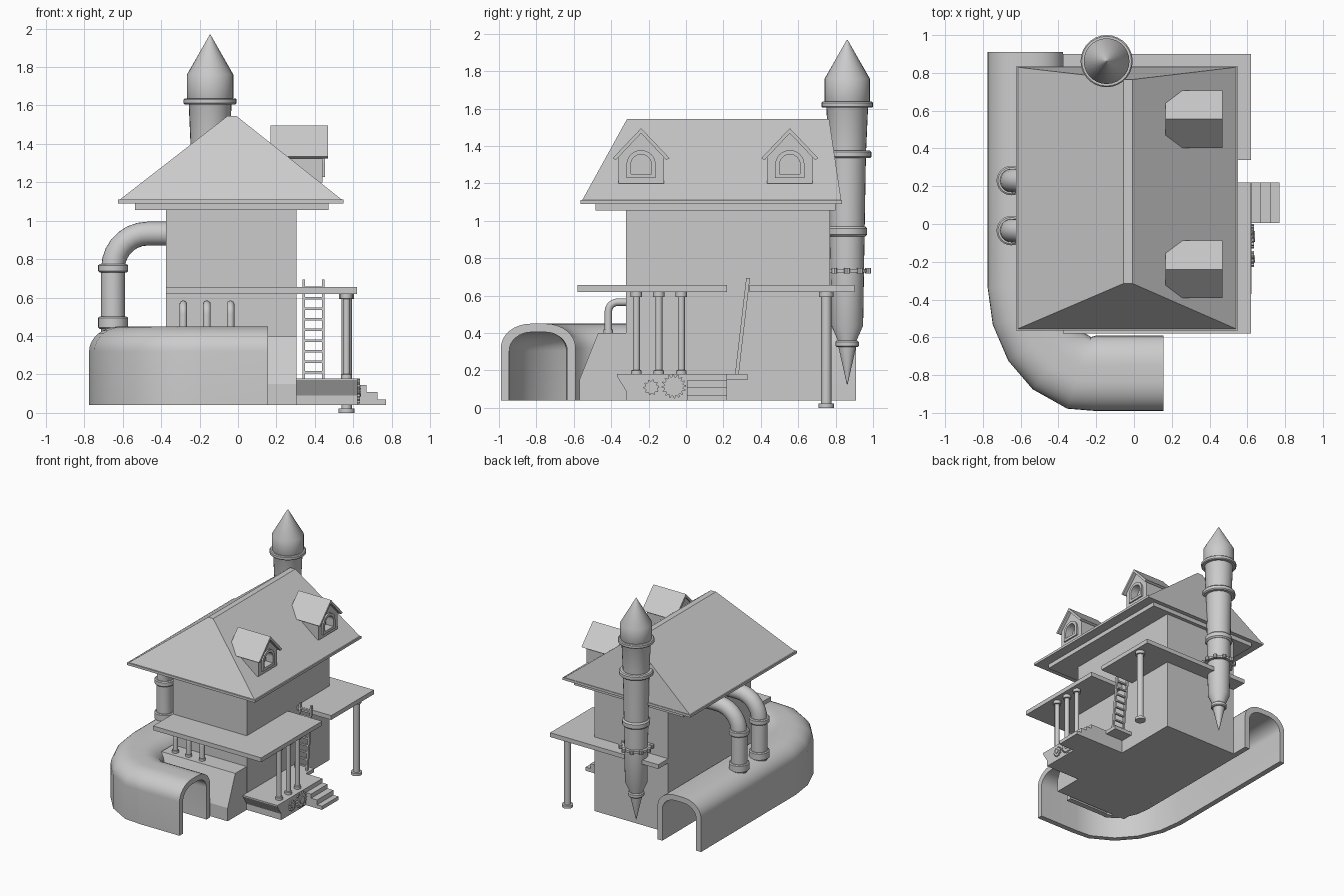
import bpy, bmesh, math
from mathutils import Vector

if "Cube" in bpy.data.objects:
    bpy.data.objects.remove(bpy.data.objects["Cube"])

grey = bpy.data.materials.new("plain_grey")
grey.use_nodes = True
grey.diffuse_color = (0.6, 0.6, 0.6, 1)
grey.node_tree.nodes["Principled BSDF"].inputs["Base Color"].default_value = grey.diffuse_color


def finish(name, verts, faces, smooth=False):
    bm = bmesh.new()
    vs = [bm.verts.new(v) for v in verts]
    for f in faces:
        bm.faces.new([vs[i] for i in f])
    bmesh.ops.recalc_face_normals(bm, faces=bm.faces)
    mesh = bpy.data.meshes.new(name)
    bm.to_mesh(mesh)
    bm.free()
    mesh.materials.append(grey)
    ob = bpy.data.objects.new(name, mesh)
    bpy.context.collection.objects.link(ob)
    if smooth:
        bpy.ops.object.select_all(action='DESELECT')
        ob.select_set(True)
        bpy.context.view_layer.objects.active = ob
        bpy.ops.object.shade_smooth_by_angle(angle=math.radians(32))
    return ob


def loft(name, rings, smooth=False):
    """Skin equal closed rings and cap both ends."""
    n, m = len(rings[0]), len(rings)
    faces = [(k*n + i, k*n + (i+1) % n, (k+1)*n + (i+1) % n, (k+1)*n + i)
             for k in range(m-1) for i in range(n)]
    faces += [tuple(range(n)), tuple(range((m-1)*n, m*n))]
    return finish(name, [v for r in rings for v in r], faces, smooth)


def rect(x0, x1, y0, y1, z):
    return [(x0, y0, z), (x1, y0, z), (x1, y1, z), (x0, y1, z)]


def box(name, x0, x1, y0, y1, z0, z1):
    return loft(name, [rect(x0, x1, y0, y1, z0), rect(x0, x1, y0, y1, z1)])


def prism(name, pts, x0, x1, smooth=False):
    """Extrude a (y, z) outline along x."""
    return loft(name, [[(x, y, z) for y, z in pts] for x in (x0, x1)], smooth)


def slab(name, pts, z0, z1):
    """Extrude an (x, y) outline upwards."""
    return loft(name, [[(x, y, z) for x, y in pts] for z in (z0, z1)])


def circle(r, n, cx=0, cy=0):
    return [(cx + r*math.cos(math.tau*i/n), cy + r*math.sin(math.tau*i/n)) for i in range(n)]


def lathe(name, x, y, profile, n=24):
    """Stack circles of (radius, z)."""
    return loft(name, [[(a, b, z) for a, b in circle(r, n, x, y)] for r, z in profile], True)


def sweep(name, path, section, up):
    """Carry a flat section along a path lying in the plane normal to up."""
    path, up, rings = [Vector(p) for p in path], Vector(up), []
    for i, p in enumerate(path):
        t = path[min(i+1, len(path)-1)] - path[max(i-1, 0)]
        side = t.normalized().cross(up)
        rings.append([p + side*u + up*v for u, v in section])
    return loft(name, rings, True)


def arch(w, z0, top, rx, rz, c=0, n=8):
    """Open arch outline from left foot to right foot."""
    half = [(w, z0)] + [(w - rx + rx*math.cos(a), top - rz + rz*math.sin(a))
                        for a in (math.pi/2*i/n for i in range(n+1))]
    left = [(c - u, v) for u, v in half]
    right = [(c + u, v) for u, v in half]
    return left + (right[::-1] if rx < w else right[-2::-1])


# House body and sloped front base
box("house_body", -0.375, 0.305, -0.32, 0.77, 0.04, 1.07)
prism("front_base", [(-0.32, 0.04), (-0.57, 0.04), (-0.57, 0.15), (-0.47, 0.4), (-0.32, 0.4)],
      -0.375, 0.304)

# Roof
box("roof_underlay", -0.535, 0.47, -0.485, 0.8, 1.055, 1.09)
box("roof_eaves", -0.625, 0.55, -0.565, 0.835, 1.09, 1.11)
loft("hip_roof", [rect(-0.615, 0.54, -0.555, 0.83, 1.11), rect(-0.055, -0.008, -0.315, 0.765, 1.545)])

# Dormers with arched windows
for i, c in enumerate((-0.24, 0.555)):
    wall = prism(f"dormer_wall_{i}", [(c-0.122, 1.2), (c+0.122, 1.2), (c+0.122, 1.35),
                                      (c, 1.47), (c-0.122, 1.35)], 0.18, 0.44)
    cutter = prism("window_cutter", arch(0.055, 1.24, 1.355, 0.055, 0.055, c), 0.385, 0.5)
    cutter.hide_render = True
    mod = wall.modifiers.new("window", 'BOOLEAN')
    mod.operation, mod.object, mod.solver = 'DIFFERENCE', cutter, 'EXACT'
    bpy.context.view_layer.objects.active = wall
    bpy.ops.object.modifier_apply(modifier=mod.name)
    bpy.data.objects.remove(cutter)
    prism(f"window_frame_{i}", arch(0.078, 1.228, 1.378, 0.078, 0.078, c)
          + arch(0.055, 1.228, 1.355, 0.055, 0.055, c)[::-1], 0.43, 0.452)
    box(f"window_sill_{i}", 0.38, 0.452, c-0.06, c+0.06, 1.228, 1.25)
    prism(f"dormer_roof_{i}", [(c-0.152, 1.335), (c, 1.495), (c+0.152, 1.335),
                               (c+0.135, 1.325), (c, 1.468), (c-0.135, 1.325)], 0.168, 0.468)

# Balconies around the body
slab("front_balcony", [(-0.375, -0.58), (0.62, -0.58), (0.62, 0.22), (0.3, 0.22),
                       (0.3, -0.315), (-0.375, -0.315)], 0.62, 0.656)
slab("back_balcony", [(0.62, 0.34), (0.62, 0.9), (-0.375, 0.9), (-0.375, 0.765),
                      (0.3, 0.765), (0.3, 0.34)], 0.62, 0.656)


def post(name, y, z0, r, foot):
    lathe(name, 0.565, y, [(foot, z0), (foot, z0+0.022), (r, z0+0.024), (r, 0.592),
                           (r+0.012, 0.594), (r+0.012, 0.622)], 16)


for i in range(3):
    post(f"porch_post_{i}", -0.265 + 0.12*i, 0.178, 0.019, 0.028)
post("tall_post", 0.75, 0.0, 0.027, 0.042)

# Porch, steps and gears
prism("porch", [(-0.37, 0.18), (-0.37, 0.17), (-0.32, 0.09), (-0.32, 0.04), (0.22, 0.04), (0.22, 0.18)],
      0.3, 0.622)
for i, (x, z) in enumerate(((0.67, 0.145), (0.725, 0.11), (0.77, 0.07))):
    box(f"step_{i}", 0.61, x, 0.005, 0.22, 0.04, z)
for i, (y, z, r, teeth) in enumerate(((-0.185, 0.11, 0.042, 10), (-0.065, 0.115, 0.065, 16))):
    pts = []
    for k in range(teeth*4):
        a, rr = math.tau*k/(teeth*4), r if k % 4 < 2 else r*0.78
        pts.append((y + rr*math.cos(a), z + rr*math.sin(a)))
    prism(f"gear_{i}", pts, 0.615, 0.634)
    prism(f"gear_hub_{i}", circle(r*0.45, 16, y, z), 0.63, 0.641)

# Ladder and its landing
box("ladder_landing", 0.3, 0.47, 0.21, 0.33, 0.15, 0.18)
for x in (0.335, 0.437):
    loft(f"ladder_rail_{x}", [rect(x, x+0.014, 0.262, 0.282, 0.18),
                              rect(x, x+0.014, 0.322, 0.342, 0.695)])
for i in range(9):
    z = 0.205 + i*0.055
    y = 0.272 + 0.06*(z - 0.18)/0.515
    box(f"ladder_rung_{i}", 0.34, 0.446, y-0.008, y+0.008, z, z+0.013)

# Hollow duct that wraps the left side and front
duct = (arch(0.2, 0.0, 0.41, 0.16, 0.13) + arch(0.155, 0.0, 0.365, 0.12, 0.1)[::-1])
bend = [(-0.555, -0.48), (-0.495, -0.62), (-0.41, -0.72)]
sweep("hollow_duct", [(x, y, 0.04) for x, y in [(-0.575, 0.91), (-0.575, 0.2), (-0.575, -0.33)] + bend
                      + [(-0.29, -0.788), (-0.2, -0.79), (0.155, -0.79)]], duct, (0, 0, 1))

# Large elbow pipes from the left wall into the duct
for i, y in enumerate((-0.035, 0.23)):
    path = [(-0.36, y, 0.933)]
    path += [(-0.47 - 0.18*math.sin(a), y, 0.753 + 0.18*math.cos(a))
             for a in (math.pi/2*k/7 for k in range(8))]
    path += [(-0.65, y, 0.42)]
    sweep(f"elbow_pipe_{i}", path, circle(0.062, 20), (0, 1, 0))
    for j, (z0, z1) in enumerate(((0.445, 0.495), (0.738, 0.768))):
        lathe(f"elbow_collar_{i}_{j}", -0.65, y, [(0.07, z0-0.008), (0.078, z0), (0.078, z1),
                                                  (0.07, z1+0.006)])

# Small bent pipes on the front base
for i in range(3):
    x = -0.285 + 0.123*i
    path = [(x, -0.415, 0.38)]
    path += [(x, -0.365 - 0.05*math.cos(a), 0.515 + 0.05*math.sin(a))
             for a in (math.pi/2*k/6 for k in range(7))]
    path += [(x, -0.31, 0.565)]
    sweep(f"small_pipe_{i}", path, circle(0.02, 14), (1, 0, 0))
    lathe(f"small_pipe_collar_{i}", x, -0.415, [(0.026, 0.395), (0.026, 0.42)], 14)

# Chimney with collars and pointed ends
cx, cy = -0.145, 0.862
lathe("chimney", cx, cy, [(0.002, 0.125), (0.048, 0.33), (0.05, 0.36), (0.085, 0.44), (0.09, 0.75),
                          (0.094, 1.0), (0.1, 1.35), (0.112, 1.62), (0.121, 1.64),
                          (0.121, 1.76), (0.002, 1.968)], 28)
for i, (r, z0, z1) in enumerate(((0.062, 0.325, 0.36), (0.106, 0.915, 0.97),
                                 (0.13, 1.335, 1.375), (0.138, 1.605, 1.637))):
    b = (z1 - z0)*0.2
    lathe(f"chimney_collar_{i}", cx, cy, [(r-b, z0), (r, z0+b), (r, z1-b), (r-b, z1)], 28)
lathe("chimney_flange", cx, cy, [(0.115, 0.724), (0.115, 0.742)], 28)
for i, (x, y) in enumerate(circle(0.118, 10, cx, cy)):
    lathe(f"flange_bolt_{i}", x, y, [(0.016, 0.718), (0.016, 0.748)], 8)
